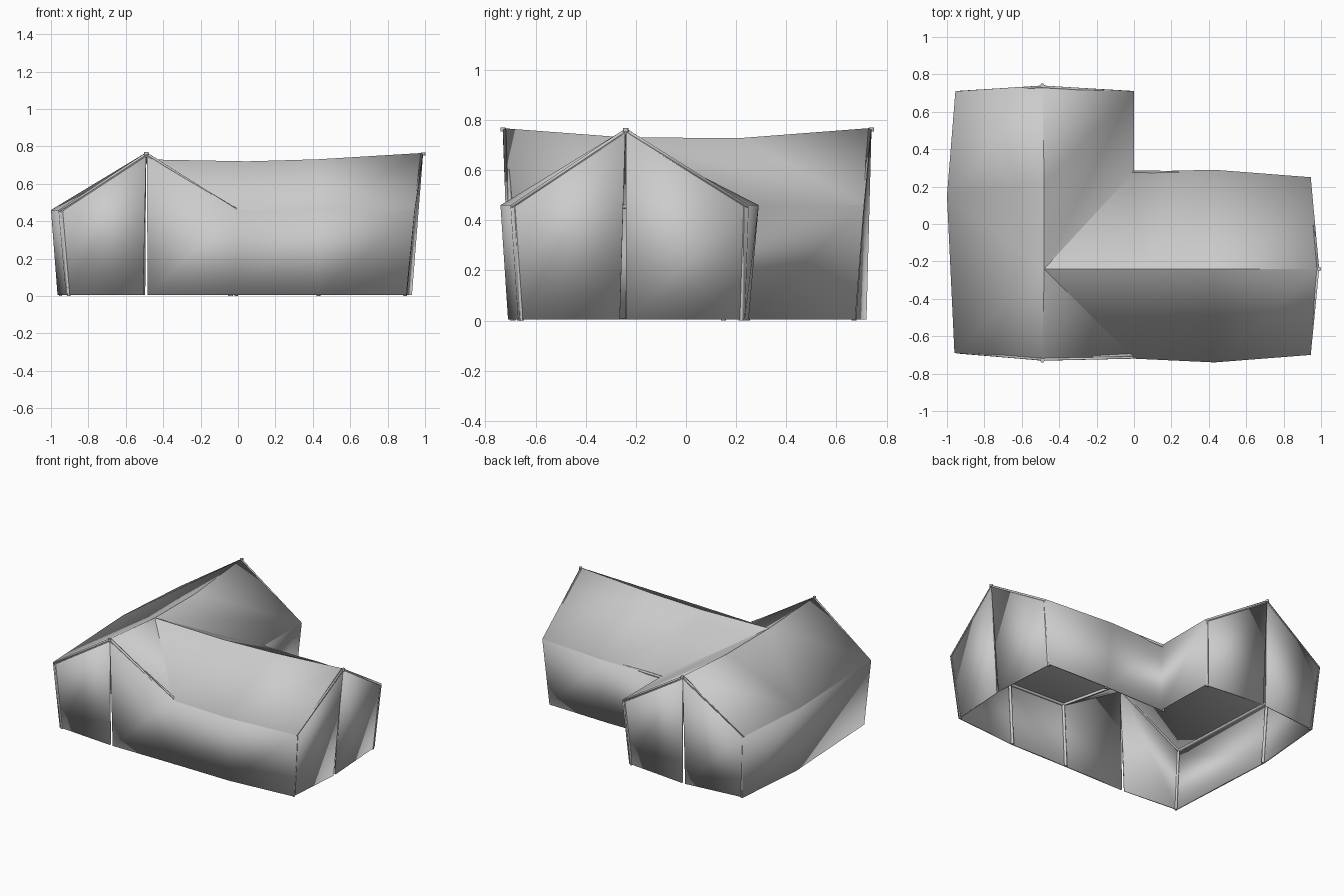
import bpy, math
from mathutils import Vector

if "Cube" in bpy.data.objects:
    bpy.data.objects.remove(bpy.data.objects["Cube"])

EAVE, BASE = 0.46, 0.005
# plan of the L: name -> (eave x, eave y, foot x, foot y)
plan = {
    "FL": (-.96, -.69, -.92, -.67), "F0": (0, -.72, -.01, -.705),
    "F1": (.43, -.74, .43, -.71), "FR": (.945, -.70, .90, -.67),
    "BR": (.945, .25, .90, .235), "B1": (.43, .29, .43, .25),
    "IN": (0, .28, -.02, .245), "A1": (0, .71, -.03, .675),
    "AL": (-.955, .71, -.92, .675), "LM": (-1.0, .15, -.965, .15),
}
eave = {k: Vector((a, b, EAVE)) for k, (a, b, c, d) in plan.items()}
foot = {k: Vector((c, d, BASE)) for k, (a, b, c, d) in plan.items()}
# sagging ridges: gable tips, junction and midpoints
ridge = {k: Vector(v) for k, v in {
    "GF": (-.49, -.73, .767), "J": (-.48, -.24, .73), "AM": (-.48, .22, .728),
    "GA": (-.49, .74, .768), "BM": (.05, -.24, .72), "BN": (.43, -.24, .731),
    "GB": (.99, -.24, .765)}.items()}
gable_foot = {"GF": Vector((-.495, -.705, BASE)), "GA": Vector((-.485, .72, BASE)),
              "GB": Vector((.93, -.252, BASE))}


def shell(name, faces, thick):
    """Mesh from point polygons, merged and thickened inward."""
    verts, index, polys = [], {}, []
    for f in faces:
        poly = []
        for p in f:
            key = tuple(round(c, 4) for c in p)
            if key not in index:
                index[key] = len(verts)
                verts.append(key)
            poly.append(index[key])
        polys.append(poly)
    me = bpy.data.meshes.new(name)
    me.from_pydata(verts, [], polys)
    ob = bpy.data.objects.new(name, me)
    bpy.context.collection.objects.link(ob)
    bpy.context.view_layer.objects.active = ob
    ob.select_set(True)
    bpy.ops.object.shade_smooth_by_angle(angle=math.radians(25))
    ob.select_set(False)
    m = ob.modifiers.new("thickness", "SOLIDIFY")
    m.thickness, m.offset = thick, -1
    return ob


# walls: straight runs counter-clockwise, then gables split by a tapering slit
faces = []
for a, b in [("F0", "F1"), ("F1", "FR"), ("BR", "B1"), ("B1", "IN"),
             ("IN", "A1"), ("AL", "LM"), ("LM", "FL")]:
    faces.append([foot[a], foot[b], eave[b], eave[a]])
for a, b, g in [("FL", "F0", "GF"), ("FR", "BR", "GB"), ("A1", "AL", "GA")]:
    along = (foot[b] - foot[a]).normalized()
    top, bot = ridge[g], gable_foot[g]
    faces.append([foot[a], bot - along * .012, top - along * .002, eave[a]])
    faces.append([bot + along * .012, foot[b], eave[b], top + along * .002])
shell("walls", faces, .012)

# roof slopes of both wings, meeting in two valleys
P = {**eave, **ridge}
slopes = ["FL GF J", "FL J LM", "LM J AM", "LM AM GA AL",
          "GF F0 J", "J IN A1 AM", "AM A1 GA",
          "F0 BM J", "F0 F1 BN BM", "F1 FR GB BN",
          "IN J BM", "B1 IN BM BN", "BR B1 BN GB"]
faces = []
for s in slopes:
    f = [P[k] for k in s.split()]
    n = (f[1] - f[0]).cross(f[2] - f[0])
    faces.append(f if n.z > 0 else f[::-1])
shell("roof", faces, .012)


def inset(p, d=.02):
    """Pull a point inside the shell, toward the nearer wing axis."""
    ca = Vector((-.49, min(max(p.y, -.5), .5), .35))
    cb = Vector((min(max(p.x, -.49), .7), -.24, .35))
    c = min((ca, cb), key=lambda q: (q - p).length)
    return p + (c - p).normalized() * d


def rods(name, paths, r=.01):
    cu = bpy.data.curves.new(name, "CURVE")
    cu.dimensions, cu.bevel_depth, cu.bevel_resolution = "3D", r, 1
    cu.use_fill_caps = True
    for path in paths:
        s = cu.splines.new("POLY")
        s.points.add(len(path) - 1)
        for q, p in zip(s.points, path):
            q.co = (*p, 1)
    ob = bpy.data.objects.new(name, cu)
    bpy.context.collection.objects.link(ob)


# inner frame: beams under ridges, valleys and eaves, posts at the folds
lines = ["GF J AM GA", "J BM BN GB", "F0 J IN", "F0 F1 FR",
         "BR B1 IN A1", "AL LM FL", "FL GF F0", "FR GB BR", "A1 GA AL"]
rods("inner_beams", [[inset(P[k]) for k in s.split()] for s in lines])
posts = []
for k in plan:
    low = inset(foot[k])
    low.z = 0
    posts.append([inset(eave[k]), low])
rods("inner_posts", posts)
# small caps on the gable tips
rods("ridge_tips", [[ridge[g] + Vector((0, 0, -.014)), ridge[g] + Vector((0, 0, .002))]
                    for g in gable_foot], .012)
